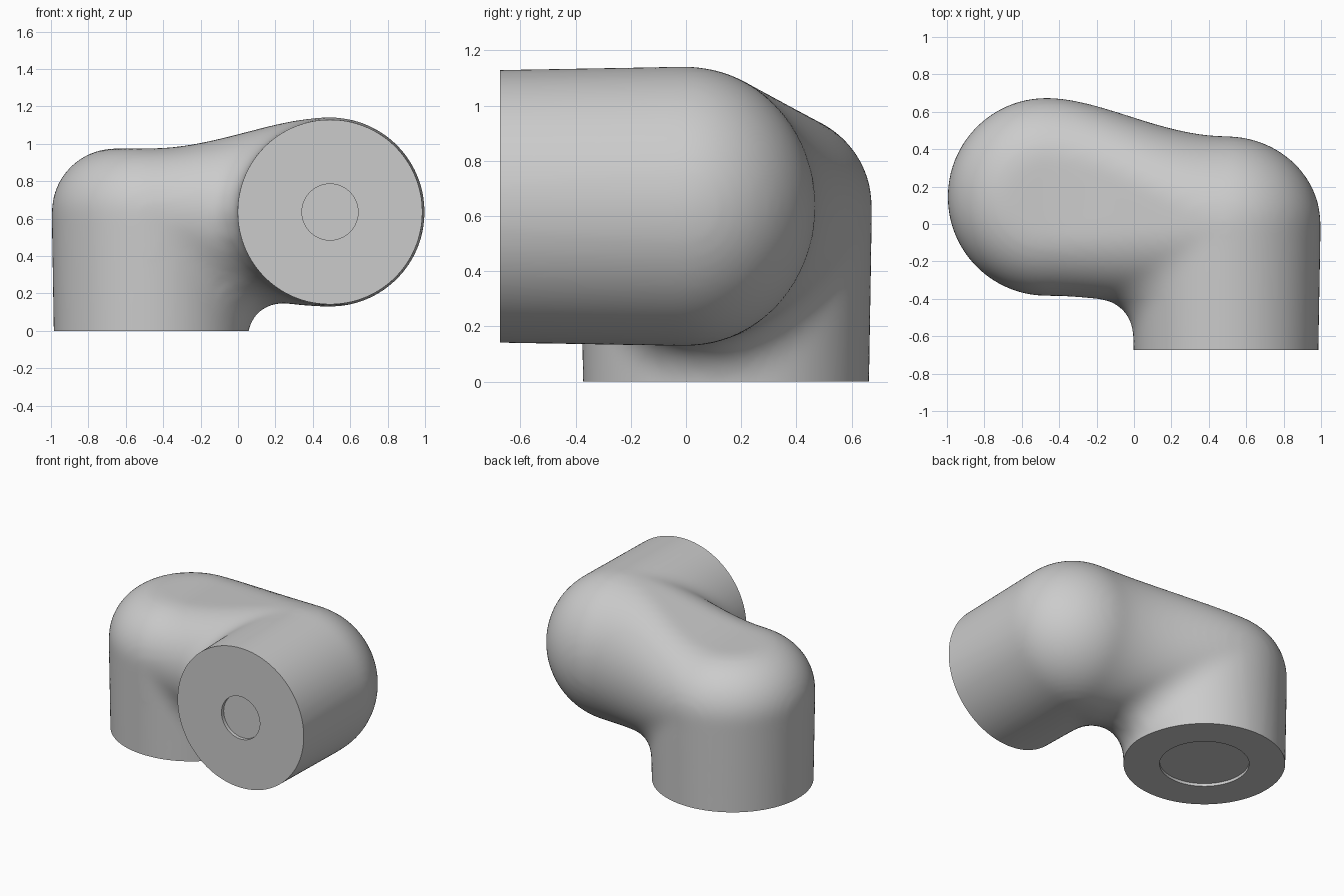
import bpy
import bmesh
from math import sin, cos, pi
from mathutils import Vector

if "Cube" in bpy.data.objects:
    bpy.data.objects.remove(bpy.data.objects["Cube"], do_unlink=True)

GROW = 0.14       # parts are built oversize, fused, then shrunk to leave fillets
VOXEL = 0.02
SIDES = 96
AXIS_Z = 0.635    # height of the horizontal barrel axis
BASE = Vector((-0.467, 0.145, 0))
BARREL = Vector((0.492, 0, AXIS_Z))


def skin(bm, rings):
    """Bridge a list of point rings into a closed tube."""
    rows = [[bm.verts.new(p) for p in ring] for ring in rings]
    for a, b in zip(rows, rows[1:]):
        for i in range(len(a)):
            j = (i + 1) % len(a)
            bm.faces.new((a[i], a[j], b[j], b[i]))
    bm.faces.new(rows[0])
    bm.faces.new(rows[-1])


def lathe(bm, profile, place):
    """Turn (radius, height) pairs; place maps local coordinates to the model."""
    angles = [2 * pi * i / SIDES for i in range(SIDES)]
    skin(bm, [[place(r * cos(a), r * sin(a), h) for a in angles]
              for r, h in profile])


def quarter(flat, rise, run, start, steps=20):
    """Rounded end: quarter ellipse over a flat centre."""
    return [(max(flat + run * cos(t), 0.002), start + rise * sin(t))
            for t in (pi / 2 * i / steps for i in range(steps + 1))]


bm = bmesh.new()

# Upright base with a rounded shoulder and a flat top
lathe(bm, [(0.514 + GROW, -0.3)] + quarter(0.19, 0.34 + GROW, 0.34 + GROW, AXIS_Z),
      lambda u, v, h: BASE + Vector((u, v, h)))

# Horizontal barrel with a domed back
lathe(bm, [(0.489 + GROW, -1.0)] + quarter(0, 0.47 + GROW, 0.507 + GROW, 0),
      lambda u, v, h: BARREL + Vector((u, h, v)))


# Bridge between them, easing from the shoulder section to the dome section
def section(t):
    s = t * t * (3 - 2 * t)
    mix = lambda a, b: a + (b - a) * s
    flat, wide = mix(0.19, 0), mix(0.34, 0.47) + GROW
    up, down = mix(0.34, 0.507) + GROW, mix(0.39, 0.507) + GROW
    x = BASE.x + (BARREL.x - BASE.x) * t
    ring = []
    for i in range(SIDES):
        a = 2 * pi * (i + 0.5) / SIDES
        side = 1 if cos(a) > 0 else -1
        ring.append((x, mix(BASE.y, 0) + side * flat + wide * cos(a),
                     AXIS_Z + (up if sin(a) > 0 else down) * sin(a)))
    return ring


skin(bm, [section(i / 32) for i in range(33)])
bmesh.ops.recalc_face_normals(bm, faces=bm.faces)

mesh = bpy.data.meshes.new("elbow_housing")
bm.to_mesh(mesh)
bm.free()
housing = bpy.data.objects.new("elbow_housing", mesh)
bpy.context.collection.objects.link(housing)
bpy.ops.object.select_all(action='DESELECT')
bpy.context.view_layer.objects.active = housing
housing.select_set(True)


# Fuse the parts and shrink back, rounding the inner corners
def fuse():
    mod = housing.modifiers.new("fuse", 'REMESH')
    mod.mode = 'VOXEL'
    mod.voxel_size = VOXEL


def relax(times):
    mod = housing.modifiers.new("relax", 'SMOOTH')
    mod.factor = 0.5
    mod.iterations = times


fuse()
relax(8)
shrink = housing.modifiers.new("shrink", 'DISPLACE')
shrink.mid_level = 0
shrink.strength = -GROW
fuse()
relax(14)
for name in [m.name for m in housing.modifiers]:
    bpy.ops.object.modifier_apply(modifier=name)


def cut_end(bm, centre, outward, radius, depth):
    """Slice an end flat and close it with a shallow round recess."""
    bmesh.ops.bisect_plane(bm, geom=bm.verts[:] + bm.edges[:] + bm.faces[:],
                           dist=1e-5, plane_co=centre, plane_no=outward,
                           clear_outer=True)
    rim = [e for e in bm.edges if e.is_boundary]
    for move in ("in", "down"):
        made = bmesh.ops.extrude_edge_only(bm, edges=rim)["geom"]
        rim = [g for g in made if isinstance(g, bmesh.types.BMEdge) and g.is_boundary]
        for v in {v for e in rim for v in e.verts}:
            if move == "in":
                v.co = centre + (v.co - centre).normalized() * radius
            else:
                v.co -= outward * depth
    bmesh.ops.contextual_create(bm, geom=rim)


# Flat mounting faces with their recesses
bm = bmesh.new()
bm.from_mesh(mesh)
cut_end(bm, BASE, Vector((0, 0, -1)), 0.287, 0.02)
cut_end(bm, BARREL + Vector((0, -0.673, 0)), Vector((0, -1, 0)), 0.15, 0.025)
bmesh.ops.recalc_face_normals(bm, faces=bm.faces)
bm.to_mesh(mesh)
bm.free()

# Single plain grey
grey = bpy.data.materials.new("light_grey")
grey.use_nodes = True
colour = (0.6, 0.6, 0.6, 1)
grey.diffuse_color = colour
grey.node_tree.nodes["Principled BSDF"].inputs["Base Color"].default_value = colour
mesh.materials.clear()
mesh.materials.append(grey)
bpy.ops.object.shade_smooth_by_angle()
